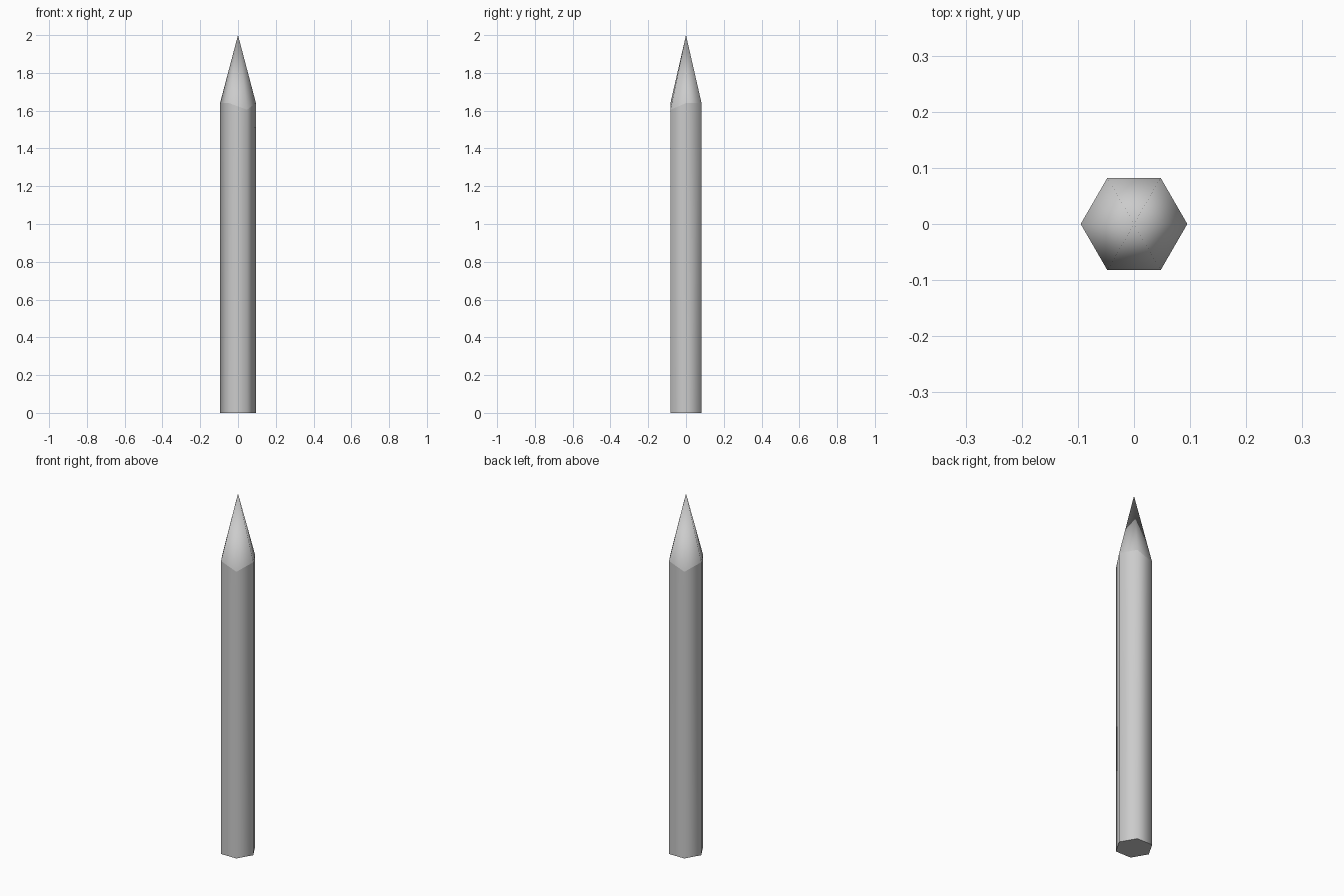
import bpy, bmesh, math

if "Cube" in bpy.data.objects:
    bpy.data.objects.remove(bpy.data.objects["Cube"])

R, SIDES, HEIGHT = 0.095, 6, 2.0
SHOULDER, LOW_SHOULDER = 1.64, 1.605


def ring(bm, heights):
    return [bm.verts.new((R * math.cos(i * math.tau / SIDES),
                          R * math.sin(i * math.tau / SIDES), heights[i]))
            for i in range(SIDES)]


def finish(bm, name):
    bmesh.ops.recalc_face_normals(bm, faces=bm.faces)
    mesh = bpy.data.meshes.new(name)
    bm.to_mesh(mesh)
    bm.free()
    obj = bpy.data.objects.new(name, mesh)
    bpy.context.collection.objects.link(obj)
    bpy.ops.object.select_all(action='DESELECT')
    obj.select_set(True)
    bpy.context.view_layer.objects.active = obj
    bpy.ops.object.shade_smooth_by_angle(angle=math.radians(70))


# shoulder dips on two opposite corners
shoulder = [LOW_SHOULDER if i % 3 == 2 else SHOULDER for i in range(SIDES)]

# hexagonal shaft, closed at the bottom
bm = bmesh.new()
low, high = ring(bm, [0.0] * SIDES), ring(bm, shoulder)
bm.faces.new(low[::-1])
for i in range(SIDES):
    j = (i + 1) % SIDES
    bm.faces.new((low[i], low[j], high[j], high[i]))
for f in bm.faces:
    f.normal_update()
finish(bm, "shaft")

# pointed tip
bm = bmesh.new()
base = ring(bm, shoulder)
apex = bm.verts.new((0, 0, HEIGHT))
for i in range(SIDES):
    bm.faces.new((base[i], base[(i + 1) % SIDES], apex))
finish(bm, "pointed_tip")
